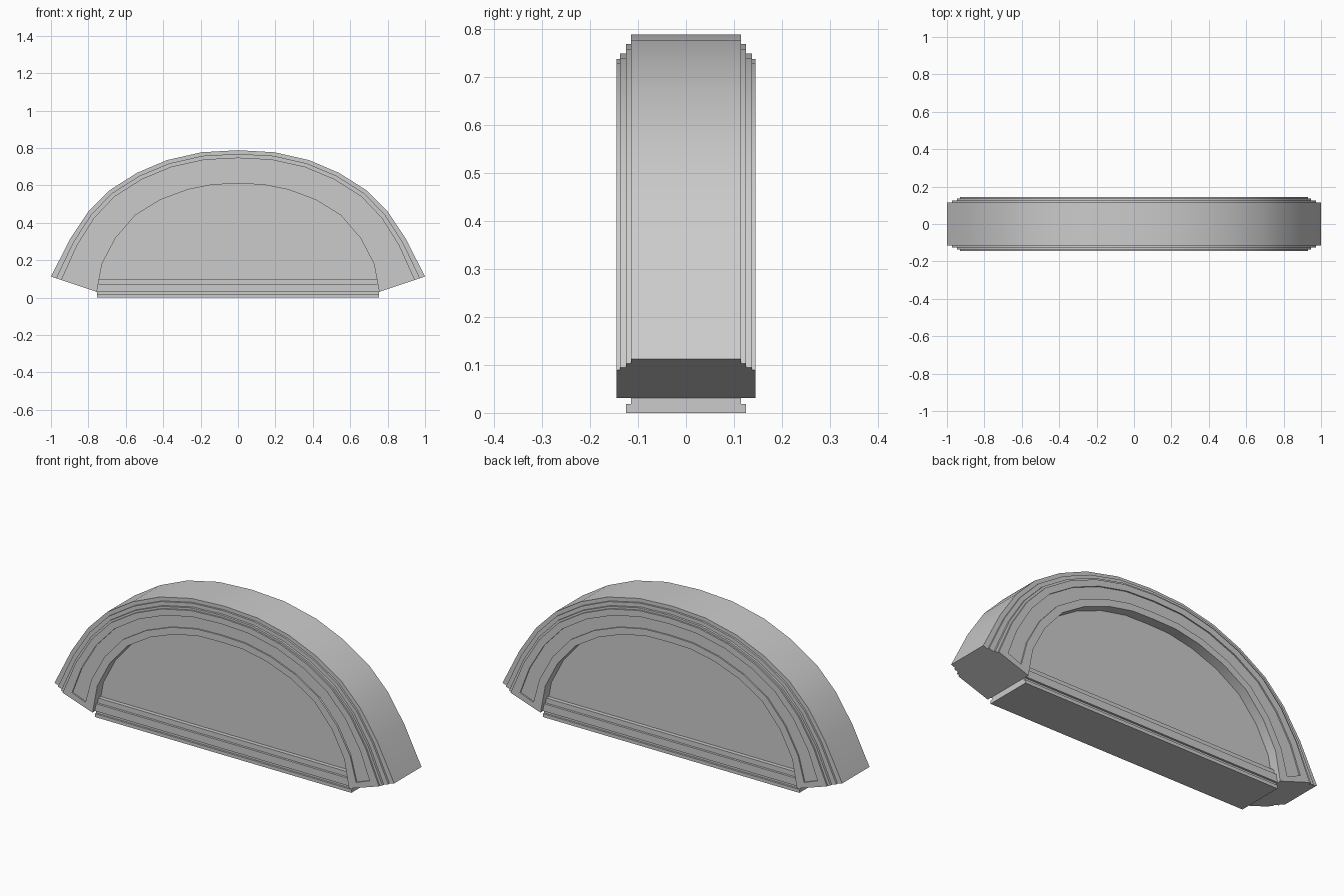
import bpy
import bmesh
import math

cube = bpy.data.objects.get("Cube")
if cube:
    bpy.data.objects.remove(cube, do_unlink=True)

grey = bpy.data.materials.new("stone_grey")
grey.use_nodes = True
colour = (0.6, 0.6, 0.6, 1)
grey.diffuse_color = colour
grey.node_tree.nodes["Principled BSDF"].inputs["Base Color"].default_value = colour

# Half curves of the arch, from crown to springing, as (x, z)
OUTER = [(0, .788), (.195, .777), (.38, .735), (.54, .667),
         (.69, .572), (.802, .458), (.9, .31), (1, .112)]
INNER = [(0, .608), (.13, .605), (.27, .577), (.415, .523),
         (.55, .44), (.655, .318), (.727, .18), (.755, .031)]


def mix(a, b, t):
    return tuple(p + (q - p) * t for p, q in zip(a, b))


def mirrored(half):
    return [(-x, z) for x, z in reversed(half[1:])] + half


def loft(name, rings):
    """Join equal closed rings of points and cap both ends."""
    bm = bmesh.new()
    rows = [[bm.verts.new(p) for p in ring] for ring in rings]
    for a, b in zip(rows, rows[1:]):
        for i in range(len(a)):
            j = (i + 1) % len(a)
            bm.faces.new((a[i], a[j], b[j], b[i]))
    bm.faces.new(rows[0])
    bm.faces.new(rows[-1])
    bmesh.ops.recalc_face_normals(bm, faces=bm.faces)
    mesh = bpy.data.meshes.new(name)
    bm.to_mesh(mesh)
    bm.free()
    mesh.materials.append(grey)
    obj = bpy.data.objects.new(name, mesh)
    bpy.context.collection.objects.link(obj)
    return obj


def sweep(name, profile, trim=0):
    """Sweep (t, y) along the arch; t runs from outer to inner curve."""
    outer, inner = OUTER[:], INNER[:]
    for curve in (outer, inner):
        curve[-1] = mix(curve[-1], curve[-2], trim)
    rings = []
    for o, i in zip(mirrored(outer), mirrored(inner)):
        ring = []
        for t, y in profile:
            x, z = mix(o, i, t)
            ring.append((x, y, z))
        rings.append(ring)
    return loft(name, rings)


def both_sides(half):
    return half + [(a, -y) for a, y in reversed(half)]


# Stepped arch moulding
steps = [(0, .115), (.11, .115), (.11, .125), (.22, .125),
         (.22, .137), (.28, .137), (.28, .145), (1, .145)]
arch = sweep("arch_frame", both_sides(steps))

# Shallow sunken panel on the front and back of the arch
for side in (-1, 1):
    cutter = sweep("panel_cutter", [(.46, side * .138), (.8, side * .138),
                                    (.8, side * .2), (.46, side * .2)], trim=.17)
    cutter.hide_render = True
    cut = arch.modifiers.new("sunken_panel", 'BOOLEAN')
    cut.operation = 'DIFFERENCE'
    cut.solver = 'EXACT'
    cut.object = cutter
    graph = bpy.context.evaluated_depsgraph_get()
    arch.data = bpy.data.meshes.new_from_object(arch.evaluated_get(graph))
    arch.modifiers.clear()
    bpy.data.objects.remove(cutter, do_unlink=True)

# Infill pane closing the opening
pane = loft("infill_pane", [[(x, y, z) for x, z in mirrored(INNER)]
                            for y in (-.093, .093)])

# Stepped sill across the bottom, with a groove above its foot
sill_steps = [(0, .125), (.018, .125), (.018, .115), (.033, .115),
              (.033, .126), (.073, .126), (.073, .114), (.1, .114)]
sill = loft("sill", [[(x, y, z) for z, y in both_sides(sill_steps)]
                     for x in (-.755, .755)])

# Smooth curves, sharp steps
bpy.ops.object.select_all(action='DESELECT')
for obj in (arch, pane, sill):
    obj.select_set(True)
bpy.context.view_layer.objects.active = arch
bpy.ops.object.shade_smooth_by_angle(angle=math.radians(30))
